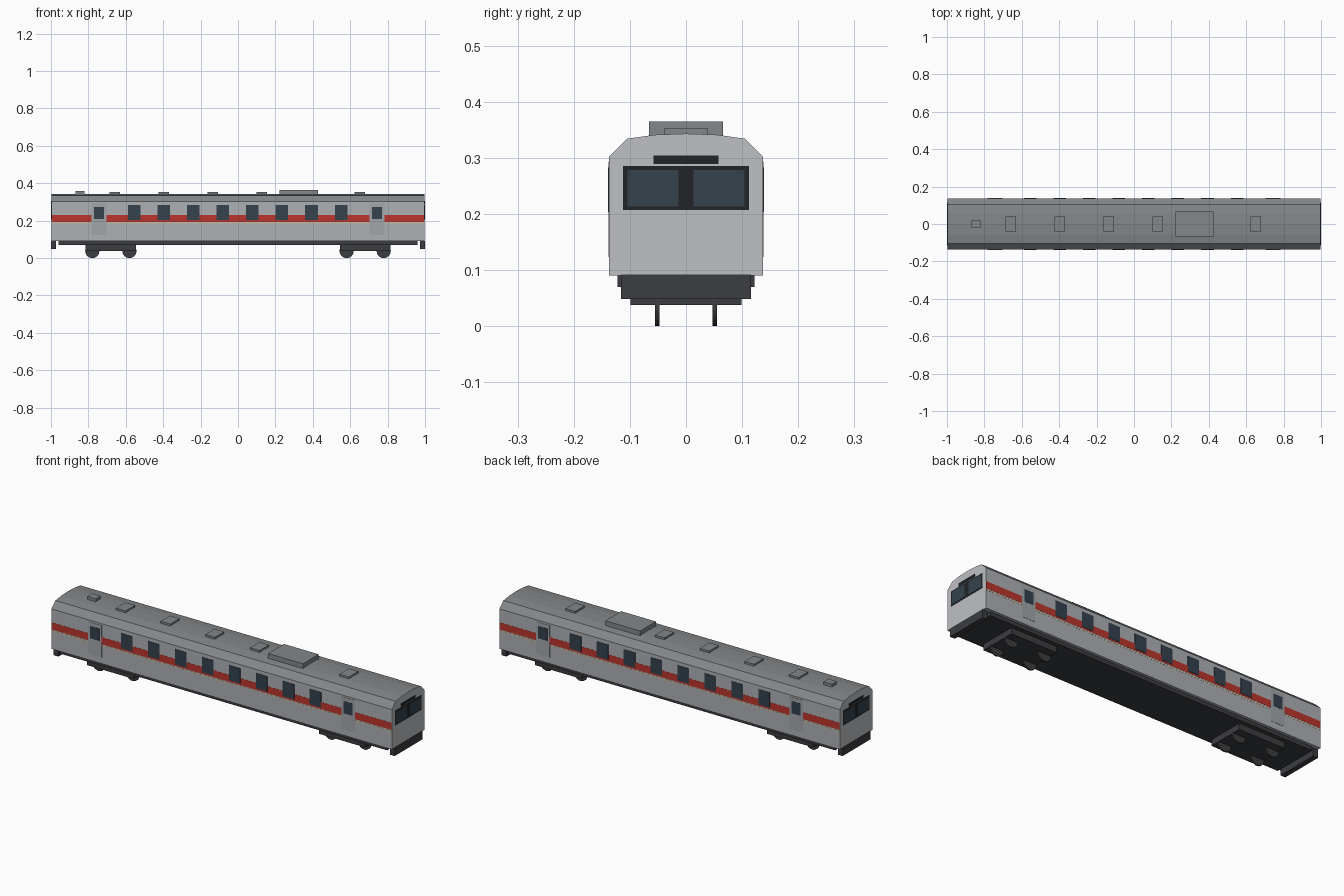
import bpy, bmesh, math
from mathutils import Matrix

if "Cube" in bpy.data.objects:
    bpy.data.objects.remove(bpy.data.objects["Cube"])


def mat(name, r, g, b):
    m = bpy.data.materials.new(name)
    m.diffuse_color = (r, g, b, 1)
    m.use_nodes = True
    m.node_tree.nodes["Principled BSDF"].inputs["Base Color"].default_value = m.diffuse_color
    return m


SILVER = mat("silver", .42, .44, .46)
DOOR = mat("door_grey", .36, .38, .40)
PALE = mat("pale_end", .52, .53, .55)
ROOF = mat("roof_grey", .23, .245, .255)
RED = mat("red", .50, .035, .025)
CREAM = mat("cream", .60, .50, .33)
GLASS = mat("glass", .035, .055, .075)
BLACK = mat("black", .015, .017, .02)
DARK = mat("dark_grey", .045, .047, .052)


def finish(name, bm, material):
    bmesh.ops.recalc_face_normals(bm, faces=bm.faces)
    me = bpy.data.meshes.new(name)
    bm.to_mesh(me)
    bm.free()
    me.materials.append(material)
    ob = bpy.data.objects.new(name, me)
    bpy.context.collection.objects.link(ob)
    return ob


def box(name, x, y, z, material):
    """Box given as (min, max) on each axis."""
    bm = bmesh.new()
    size = [b - a for a, b in (x, y, z)]
    mid = [(a + b) / 2 for a, b in (x, y, z)]
    bmesh.ops.create_cube(bm, size=1, matrix=Matrix.Translation(mid) @ Matrix.Diagonal((*size, 1)))
    return finish(name, bm, material)


def extrude_x(name, half, x, material):
    """Mirror a half (y, z) profile and extrude it along x."""
    pts = half + [(-y, z) for y, z in reversed(half) if y > 0]
    bm = bmesh.new()
    f = bm.faces.new([bm.verts.new((x[0], y, z)) for y, z in pts])
    ext = bmesh.ops.extrude_face_region(bm, geom=[f])["geom"]
    bmesh.ops.translate(bm, vec=(x[1] - x[0], 0, 0),
                        verts=[v for v in ext if isinstance(v, bmesh.types.BMVert)])
    return finish(name, bm, material)


def span(c, w):
    return (c - w / 2, c + w / 2)


def side(s, a, b):
    return tuple(sorted((s * a, s * b)))


# Car body and faceted roof
W = .137
extrude_x("car_body", [(W, .09), (W, .302)], (-.997, .997), SILVER)
extrude_x("roof", [(W, .302), (.105, .334), (.055, .341), (0, .343)], (-.997, .997), ROOF)

# Floor frame
box("underframe", (-.96, .96), (-.122, .122), (.07, .092), DARK)

# Sides: stripes, windows, doors
door_x = (-.743, .743)
for s, tag in ((-1, "front"), (1, "back")):
    for a, b in ((-.997, -.783), (-.703, .703), (.783, .997)):
        box(f"red_stripe_{tag}", (a, b), side(s, .13, W + .0006), (.194, .231), RED)
        box(f"cream_line_{tag}", (a, b), side(s, .13, W + .0006), (.184, .189), CREAM)
    for i in range(8):
        box(f"window_{tag}_{i}", span(-.555 + i * .158, .067), side(s, .13, W + .002),
            (.203, .283), GLASS)
    for x in door_x:
        box(f"door_{tag}", span(x, .08), side(s, .13, W + .0013), (.123, .293), DOOR)
        box(f"door_window_{tag}", span(x, .053), side(s, .13, W + .002), (.208, .273), GLASS)

# Cab ends
end_profile = [(W, .09), (W, .302), (.105, .334), (.055, .341), (0, .343)]
for s, tag in ((-1, "left"), (1, "right")):
    extrude_x(f"end_panel_{tag}", end_profile, side(s, .996, .998), PALE)
    box(f"windscreen_frame_{tag}", side(s, .99, .9992), (-.112, .112), (.207, .285), BLACK)
    for t in (-1, 1):
        box(f"windscreen_{tag}", side(s, .99, 1), side(t, .013, .104), (.213, .278), GLASS)
    box(f"header_board_{tag}", side(s, .99, 1), (-.058, .058), (.289, .304), BLACK)
    box(f"end_beam_{tag}", side(s, .972, 1), (-.116, .116), (.048, .092), DARK)

# Bogies with wheels
for bx in (-.68, .68):
    box("bogie_frame", span(bx, .27), (-.099, .099), (.038, .072), DARK)
    for wx in (bx - .099, bx + .099):
        for wy in (-.051, .051):
            bm = bmesh.new()
            bmesh.ops.create_cone(bm, cap_ends=True, segments=24, radius1=.038, radius2=.038, depth=.008,
                                  matrix=Matrix.Translation((wx, wy, .038)) @ Matrix.Rotation(math.pi / 2, 4, 'X'))
            finish("wheel", bm, DARK)

# Roof equipment
for x in (-.66, -.398, -.136, .126, .65):
    box("roof_vent", span(x, .056), (-.039, .039), (.33, .352), ROOF)
box("air_conditioner", (.223, .427), (-.066, .066), (.33, .365), ROOF)
box("roof_hatch", span(-.845, .05), (-.02, .02), (.33, .358), ROOF)
